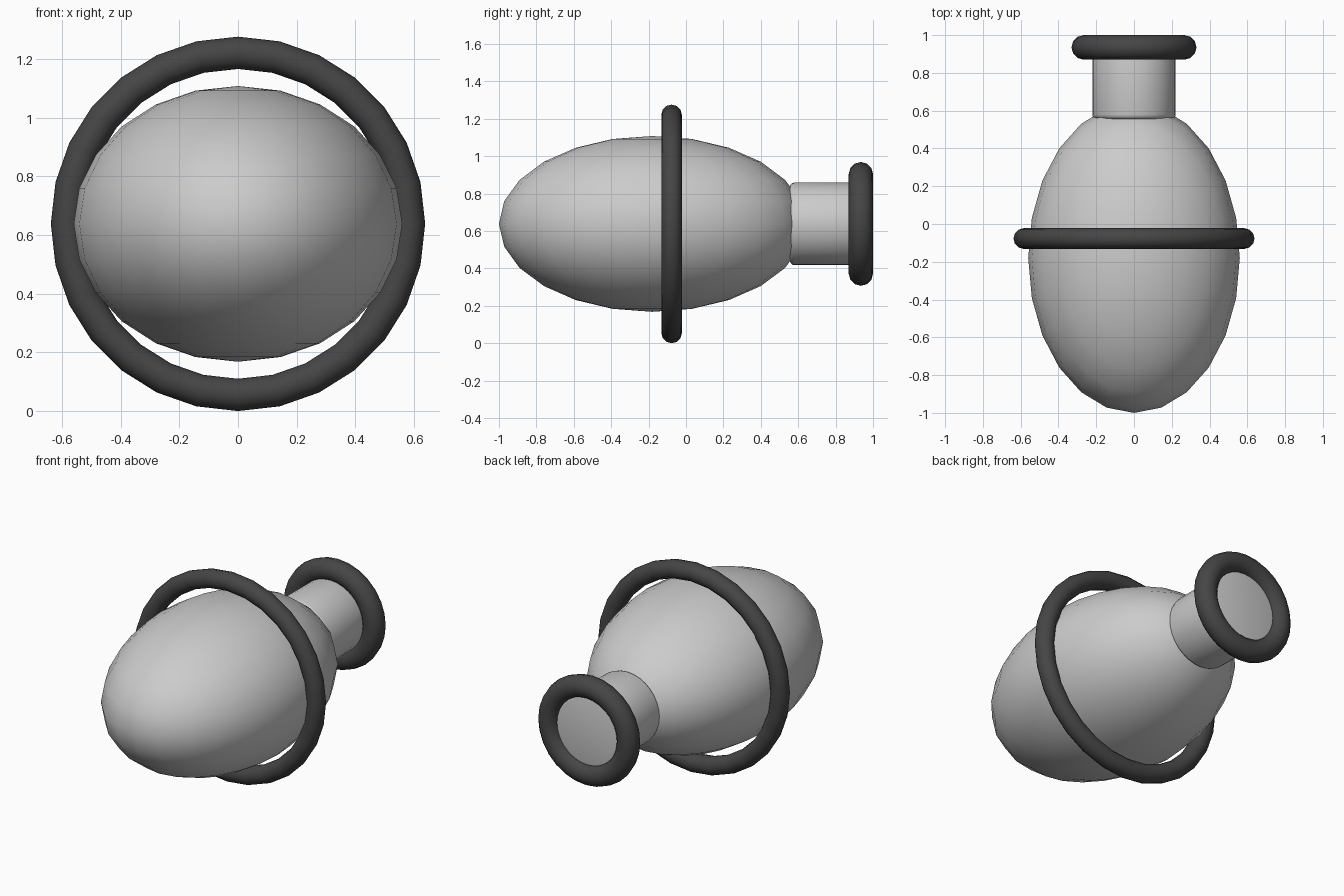
import bpy, math

if "Cube" in bpy.data.objects:
    bpy.data.objects.remove(bpy.data.objects["Cube"])

ZC = 0.638
TURN = (math.pi / 2, 0, 0)   # lay round parts along the y axis

dark = bpy.data.materials.new("dark_rubber")
dark.diffuse_color = (0.06, 0.06, 0.06, 1)
dark.use_nodes = True
dark.node_tree.nodes["Principled BSDF"].inputs["Base Color"].default_value = dark.diffuse_color


def finish(name, angle=40):
    ob = bpy.context.object
    ob.name = name
    bpy.ops.object.shade_smooth_by_angle(angle=math.radians(angle))
    return ob


def ring(name, y, major, minor, segments):
    bpy.ops.mesh.primitive_torus_add(location=(0, y, ZC), rotation=TURN,
                                     major_radius=major, minor_radius=minor,
                                     major_segments=segments, minor_segments=12)
    finish(name, 80).data.materials.append(dark)


# Egg-shaped body, wider than tall
bpy.ops.mesh.primitive_uv_sphere_add(segments=24, ring_count=12, radius=1,
                                     location=(0, -0.18, ZC))
bpy.context.object.scale = (0.56, 0.82, 0.47)
bpy.ops.object.transform_apply(location=False, rotation=False, scale=True)
finish("body", 80)

# Neck: capped cylinder with softened ends
bpy.ops.mesh.primitive_cylinder_add(vertices=32, radius=0.221, depth=0.4,
                                    location=(0, 0.755, ZC), rotation=TURN)
neck = bpy.context.object
bevel = neck.modifiers.new("soft_ends", 'BEVEL')
bevel.width = 0.025
bevel.segments = 3
bevel.limit_method = 'ANGLE'
bevel.angle_limit = math.radians(40)
bpy.ops.object.modifier_apply(modifier=bevel.name)
finish("neck")

# Rings around the middle and the end of the neck
ring("middle_ring", -0.077, 0.583, 0.055, 28)
ring("end_rim", 0.935, 0.266, 0.065, 28)
